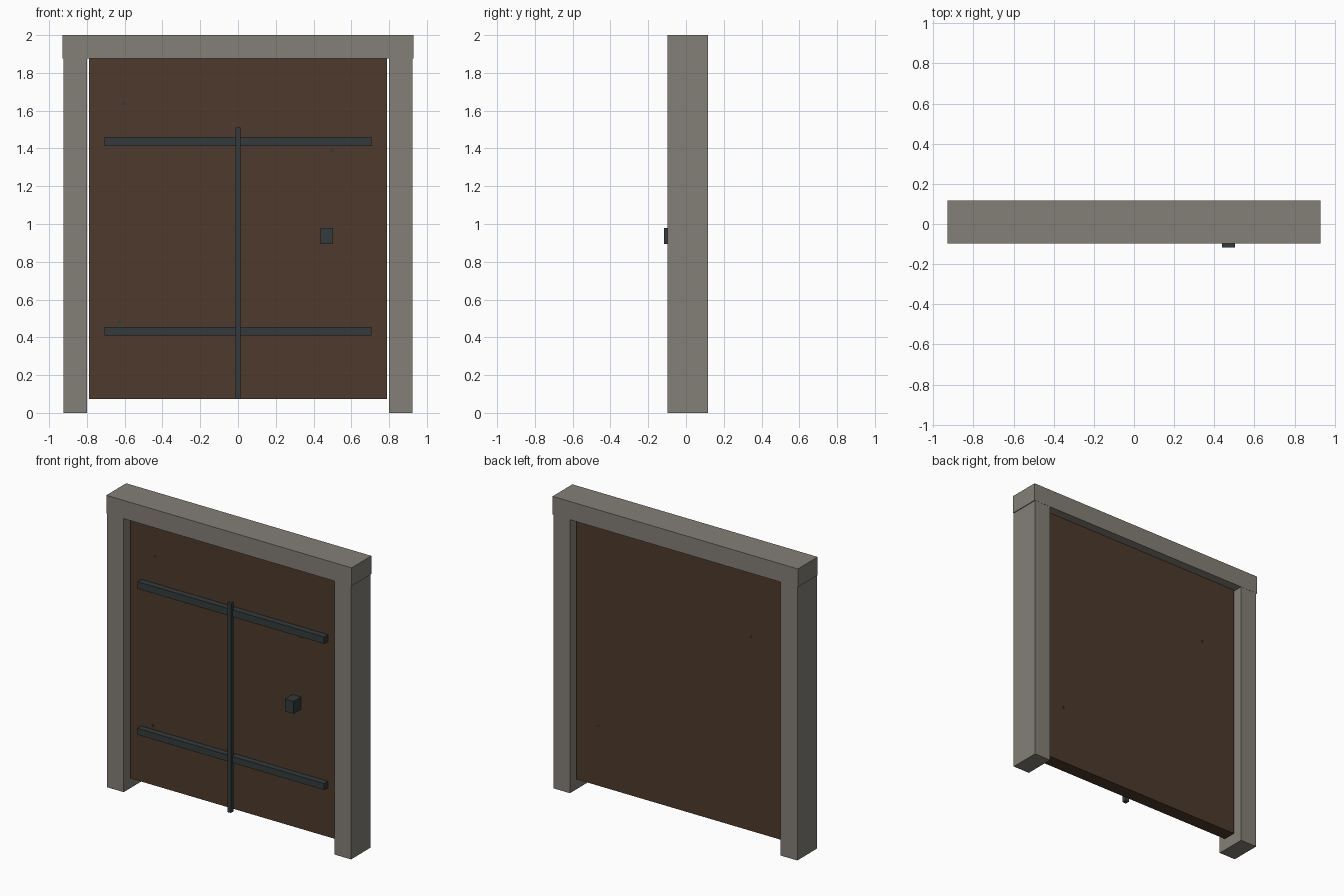
import bpy

if "Cube" in bpy.data.objects:
    bpy.data.objects.remove(bpy.data.objects["Cube"])


def material(name, rgb):
    m = bpy.data.materials.new(name)
    m.diffuse_color = (*rgb, 1.0)
    m.use_nodes = True
    m.node_tree.nodes["Principled BSDF"].inputs["Base Color"].default_value = m.diffuse_color
    return m


STONE = material("grey stone", (0.23, 0.215, 0.185))
WOOD = material("dark brown wood", (0.074, 0.042, 0.025))
IRON = material("dark iron", (0.033, 0.044, 0.047))


def box(name, x, y, z, mat):
    """Box from (min, max) ranges along each axis."""
    bpy.ops.mesh.primitive_cube_add(
        size=1, location=[(a + b) / 2 for a, b in (x, y, z)])
    ob = bpy.context.object
    ob.name = name
    ob.scale = [b - a for a, b in (x, y, z)]
    bpy.ops.object.transform_apply(location=False, rotation=False, scale=True)
    ob.data.materials.append(mat)
    return ob


# Stone frame: two posts and a slightly wider lintel
box("left_post", (-0.925, -0.799), (-0.097, 0.116), (0, 1.877), STONE)
box("right_post", (0.799, 0.925), (-0.097, 0.116), (0, 1.877), STONE)
box("lintel", (-0.93, 0.93), (-0.098, 0.117), (1.875, 2.0), STONE)

# Wooden door slab, recessed between the posts
FRONT, BACK = -0.037, 0.055
box("door", (-0.79, 0.79), (FRONT, BACK), (0.074, 1.875), WOOD)

# Iron straps, central bar and lock
for name, z in (("lower_strap", (0.411, 0.455)), ("upper_strap", (1.412, 1.46))):
    box(name, (-0.708, 0.708), (-0.079, FRONT + 0.002), z, IRON)
box("centre_bar", (-0.013, 0.013), (-0.097, -0.067), (0.074, 1.51), IRON)
box("lock_box", (0.438, 0.504), (-0.117, FRONT + 0.001), (0.893, 0.978), IRON)

# Tiny stud heads barely breaking the wood surface
for y, spots in ((FRONT, ((-0.605, 1.64), (0.5, 1.39), (-0.625, 0.48))),
                 (BACK, ((-0.53, 1.4), (0.63, 0.48)))):
    for x, z in spots:
        bpy.ops.mesh.primitive_cylinder_add(
            vertices=6, radius=0.011, depth=0.006, location=(x, y, z),
            rotation=(1.5707963, 0, 0))
        bpy.context.object.name = "stud"
        bpy.context.object.data.materials.append(IRON)
